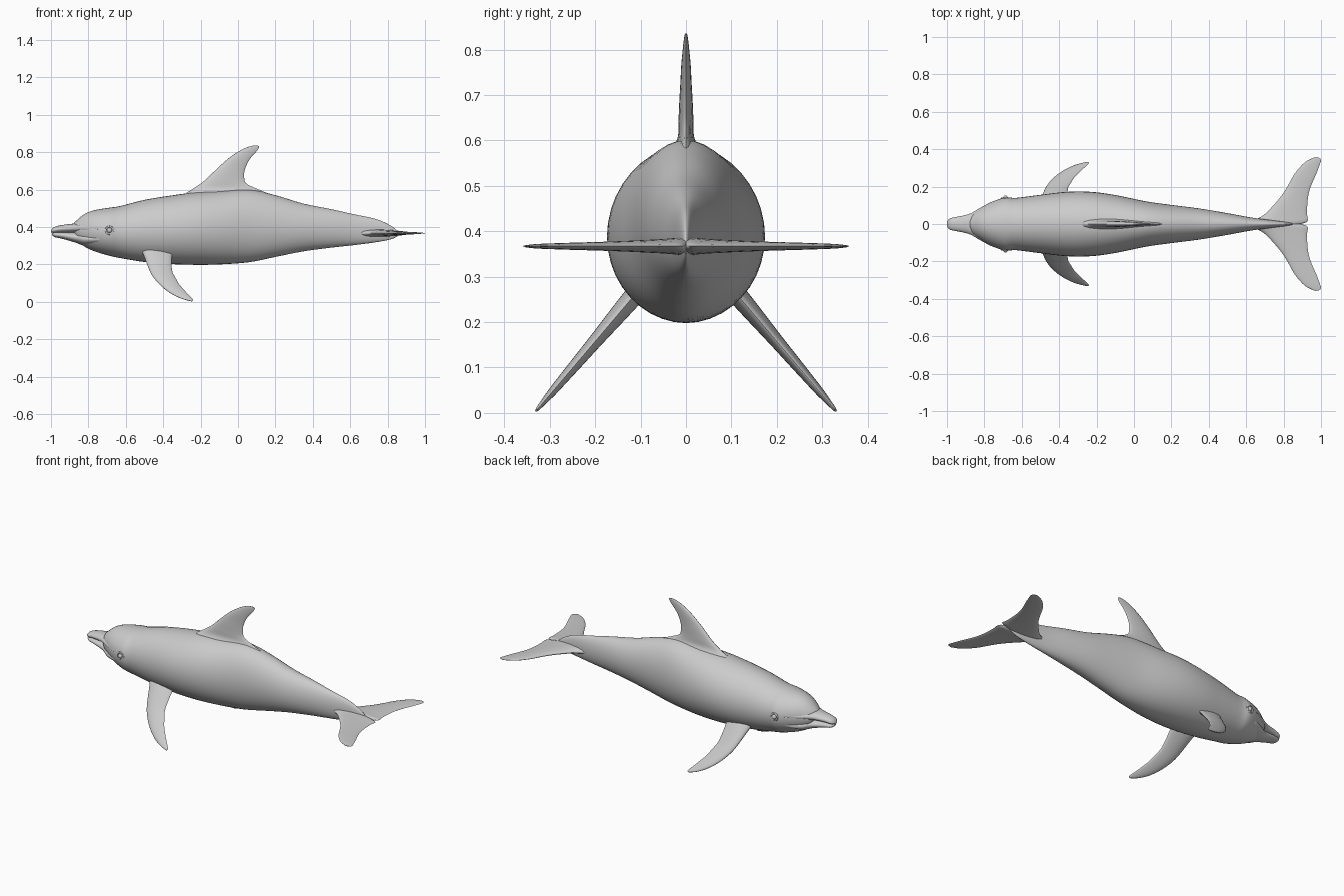
import bpy, bmesh, math
from mathutils import Vector, Matrix

cube = bpy.data.objects.get("Cube")
if cube:
    bpy.data.objects.remove(cube, do_unlink=True)

# Single skin colour
skin = bpy.data.materials.new("grey skin")
skin.use_nodes = True
grey = (0.6, 0.6, 0.6, 1)
skin.diffuse_color = grey
skin.node_tree.nodes["Principled BSDF"].inputs["Base Color"].default_value = grey


def finish(name, bm):
    """Turn a bmesh into a smooth shaded object."""
    bmesh.ops.recalc_face_normals(bm, faces=bm.faces)
    mesh = bpy.data.meshes.new(name)
    bm.to_mesh(mesh)
    bm.free()
    mesh.materials.append(skin)
    obj = bpy.data.objects.new(name, mesh)
    bpy.context.collection.objects.link(obj)
    bpy.ops.object.select_all(action="DESELECT")
    obj.select_set(True)
    bpy.context.view_layer.objects.active = obj
    bpy.ops.object.shade_smooth_by_angle(angle=math.radians(60))
    return obj


def resample(stations, steps=4):
    """Smooth the stations with a Catmull-Rom spline."""
    result = []
    last = len(stations) - 1
    for i in range(last):
        a, b = stations[max(i - 1, 0)], stations[i]
        c, d = stations[i + 1], stations[min(i + 2, last)]
        for s in range(steps):
            t = s / steps
            result.append([
                q + t * ((r - p) + t * ((2 * p - 5 * q + 4 * r - w)
                         + t * (3 * q - p - 3 * r + w))) / 2
                for p, q, r, w in zip(a, b, c, d)])
    result.append(list(stations[last]))
    return result


def loft(name, rings):
    """Skin closed rings of points and cap both ends."""
    bm = bmesh.new()
    loops = [[bm.verts.new(p) for p in ring] for ring in rings]
    count = len(loops[0])
    for near, far in zip(loops, loops[1:]):
        for i in range(count):
            j = (i + 1) % count
            bm.faces.new((near[i], near[j], far[j], far[i]))
    bm.faces.new(loops[0])
    bm.faces.new(loops[-1])
    return finish(name, bm)


def circle(count):
    return [(math.cos(2 * math.pi * i / count), math.sin(2 * math.pi * i / count))
            for i in range(count)]


def trunk(name, stations, sides=40):
    """Oval sections along x: x, top, bottom, half width."""
    rings = []
    for x, top, bottom, half in resample(stations):
        mid, tall = (top + bottom) / 2, (top - bottom) / 2
        rings.append([(x, half * c, mid + tall * s) for c, s in circle(sides)])
    return loft(name, rings)


def fin(name, stations, place, normal, sides=20):
    """Foil sections: leading u, v, trailing u, v, half thickness."""
    normal = Vector(normal).normalized()
    rings = []
    for lu, lv, tu, tv, thick in resample(stations):
        lead, trail = Vector(place(lu, lv)), Vector(place(tu, tv))
        mid, half = (lead + trail) / 2, (lead - trail) / 2
        rings.append([mid + half * c + normal * (thick * s * (1 + 0.3 * c))
                      for c, s in circle(sides)])
    return loft(name, rings)


# Body from forehead to tail keel
trunk("body", [
    (-.878, .42, .37, .02), (-.862, .436, .33, .055), (-.82, .47, .295, .085),
    (-.767, .49, .27, .115), (-.69, .503, .247, .142), (-.63, .512, .234, .14),
    (-.5, .545, .213, .156), (-.36, .568, .202, .172), (-.23, .585, .198, .172),
    (-.1, .592, .2, .155), (.06, .6, .212, .122), (.2, .57, .24, .102),
    (.35, .525, .27, .083), (.5, .495, .29, .058), (.62, .468, .303, .036),
    (.74, .442, .319, .02), (.82, .405, .335, .01), (.86, .37, .355, .003)])

# Beak as two jaws, leaving the mouth crease between them
trunk("upper_jaw", [
    (-1, .382, .372, .012), (-.985, .398, .368, .03), (-.95, .409, .37, .038),
    (-.88, .418, .369, .054), (-.82, .42, .367, .088), (-.75, .41, .37, .123),
    (-.7, .4, .375, .13)], 28)
trunk("lower_jaw", [
    (-.995, .368, .358, .012), (-.98, .371, .346, .028), (-.94, .373, .337, .037),
    (-.87, .371, .317, .052), (-.82, .37, .3, .085), (-.75, .372, .3, .115),
    (-.7, .375, .3, .12)], 28)

# Dorsal fin with a flared root
fin("dorsal_fin", [
    (-.34, .5, .2, .5, .06), (-.29, .57, .17, .57, .035),
    (-.24, .605, .1, .605, .018), (-.18, .647, .042, .635, .016),
    (-.13, .695, .033, .68, .014), (-.09, .733, .038, .71, .012),
    (-.04, .775, .055, .75, .01), (.01, .808, .078, .782, .007),
    (.045, .825, .1, .805, .005), (.08, .835, .112, .825, .003),
    (.1, .836, .112, .833, .0015)],
    lambda x, z: (x, 0, z), (0, 1, 0))

flipper = [
    (-.53, .3, -.35, .29, .022), (-.505, .25, -.355, .22, .02),
    (-.47, .16, -.352, .165, .015), (-.44, .115, -.335, .13, .013),
    (-.4, .075, -.315, .095, .011), (-.35, .04, -.285, .06, .009),
    (-.3, .017, -.262, .035, .006), (-.262, .006, -.243, .015, .004),
    (-.248, .003, -.24, .008, .002)]
fluke = [
    (.62, 0, .89, 0, .02), (.64, .02, .928, .015, .018),
    (.7, .053, .925, .06, .015), (.78, .14, .93, .14, .011),
    (.82, .2, .945, .2, .009), (.86, .27, .975, .27, .007),
    (.91, .327, .994, .32, .005), (.95, .35, 1, .342, .003),
    (.97, .358, .99, .354, .0015)]

# Paired parts
for side, label in ((1, "left"), (-1, "right")):
    fin(label + "_flipper", flipper,
        lambda x, z: (x, side * (.13 + (.24 - z) * .85), z), (0, side, .85))
    fin(label + "_fluke", fluke,
        lambda x, y: (x, side * y, .367), (0, 0, 1))

    # Eyeball and its raised lid ring
    spot = Matrix.Translation((-.687, side * .138, .382))
    bm = bmesh.new()
    bmesh.ops.create_uvsphere(bm, u_segments=16, v_segments=10, radius=.014, matrix=spot)
    finish(label + "_eye", bm)
    rings = [[spot @ Vector(((.02 + .005 * c) * a, side * .005 * s, (.02 + .005 * c) * b))
              for c, s in circle(8)] for a, b in circle(24)]
    loft(label + "_eyelid", rings + rings[:1])
